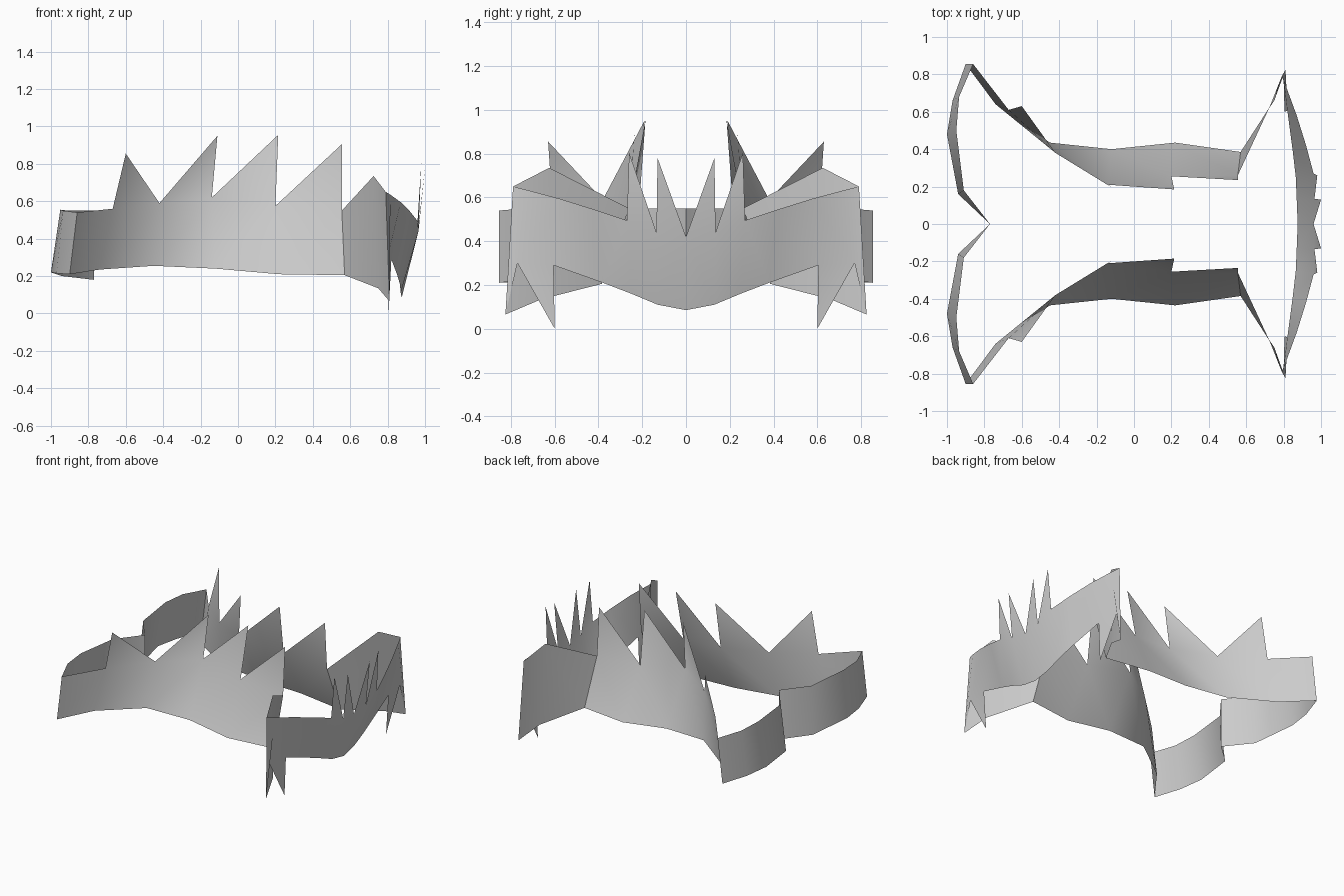
import bpy, bmesh

if "Cube" in bpy.data.objects:
    bpy.data.objects.remove(bpy.data.objects["Cube"])


def panel(name, columns, spikes=()):
    """Ribbon through (lower, upper) point pairs, with jagged teeth, mirrored in y."""
    bm = bmesh.new()
    vert = lambda p: bm.verts.new((p[0], -p[1], p[2]))
    low = [vert(c[0]) for c in columns]
    top = [vert(c[1]) for c in columns]
    for i in range(len(columns) - 1):
        bm.faces.new((low[i], low[i + 1], top[i + 1], top[i]))
    # each tooth is a triangle standing on one bay of the upper or lower edge
    for bay, row, tip in spikes:
        if row == "top":
            bm.faces.new((top[bay], top[bay + 1], vert(tip)))
        else:
            bm.faces.new((low[bay + 1], low[bay], vert(tip)))
    mesh = bpy.data.meshes.new(name)
    bm.to_mesh(mesh)
    bm.free()
    ob = bpy.data.objects.new(name, mesh)
    bpy.context.collection.objects.link(ob)
    mod = ob.modifiers.new("both_sides", "MIRROR")
    mod.use_axis = (False, True, False)
    mod.merge_threshold = 0.001
    for o in bpy.context.selected_objects:
        o.select_set(False)
    ob.select_set(True)
    bpy.context.view_layer.objects.active = ob
    bpy.ops.object.modifier_apply(modifier=mod.name)
    bpy.ops.object.shade_smooth_by_angle(angle=0.8)
    return ob


# shared corner columns
rear_corner = ((-0.90, 0.855, 0.21), (-0.86, 0.855, 0.54))
front_corner = ((0.81, 0.825, 0.065), (0.79, 0.79, 0.65))

# rear band, pinched inward at the middle
panel("rear_band", [
    ((-0.77, 0, 0.18), (-0.77, 0, 0.55)),
    ((-0.94, 0.16, 0.20), (-0.91, 0.18, 0.55)),
    ((-1.00, 0.48, 0.22), (-0.95, 0.50, 0.555)),
    ((-0.97, 0.66, 0.215), (-0.935, 0.68, 0.55)),
    rear_corner,
])

# long side walls with large teeth along the top
panel("side_wall", [
    rear_corner,
    ((-0.74, 0.64, 0.235), (-0.67, 0.61, 0.56)),
    ((-0.45, 0.435, 0.255), (-0.42, 0.38, 0.59)),
    ((-0.12, 0.40, 0.24), (-0.14, 0.21, 0.62)),
    ((0.22, 0.435, 0.21), (0.20, 0.255, 0.575)),
    ((0.57, 0.385, 0.205), (0.555, 0.26, 0.55)),
    ((0.75, 0.66, 0.135), (0.725, 0.625, 0.735)),
    front_corner,
], [
    (1, "top", (-0.60, 0.63, 0.855)),
    (2, "top", (-0.11, 0.19, 0.95)),
    (3, "top", (0.215, 0.185, 0.955)),
    (4, "top", (0.555, 0.235, 0.905)),
])

# bowed front band with thin teeth above and hanging teeth below
panel("front_band", [
    front_corner,
    ((0.80, 0.77, 0.30), (0.815, 0.73, 0.635)),
    ((0.82, 0.605, 0.29), (0.87, 0.58, 0.595)),
    ((0.85, 0.38, 0.21), (0.92, 0.42, 0.545)),
    ((0.865, 0.25, 0.16), (0.96, 0.27, 0.495)),
    ((0.87, 0.13, 0.11), (0.965, 0.135, 0.44)),
    ((0.875, 0, 0.085), (0.96, 0, 0.42)),
], [
    (1, "low", (0.805, 0.60, 0.0)),
    (4, "top", (0.98, 0.26, 0.805)),
    (5, "top", (1.0, 0.13, 0.78)),
])
